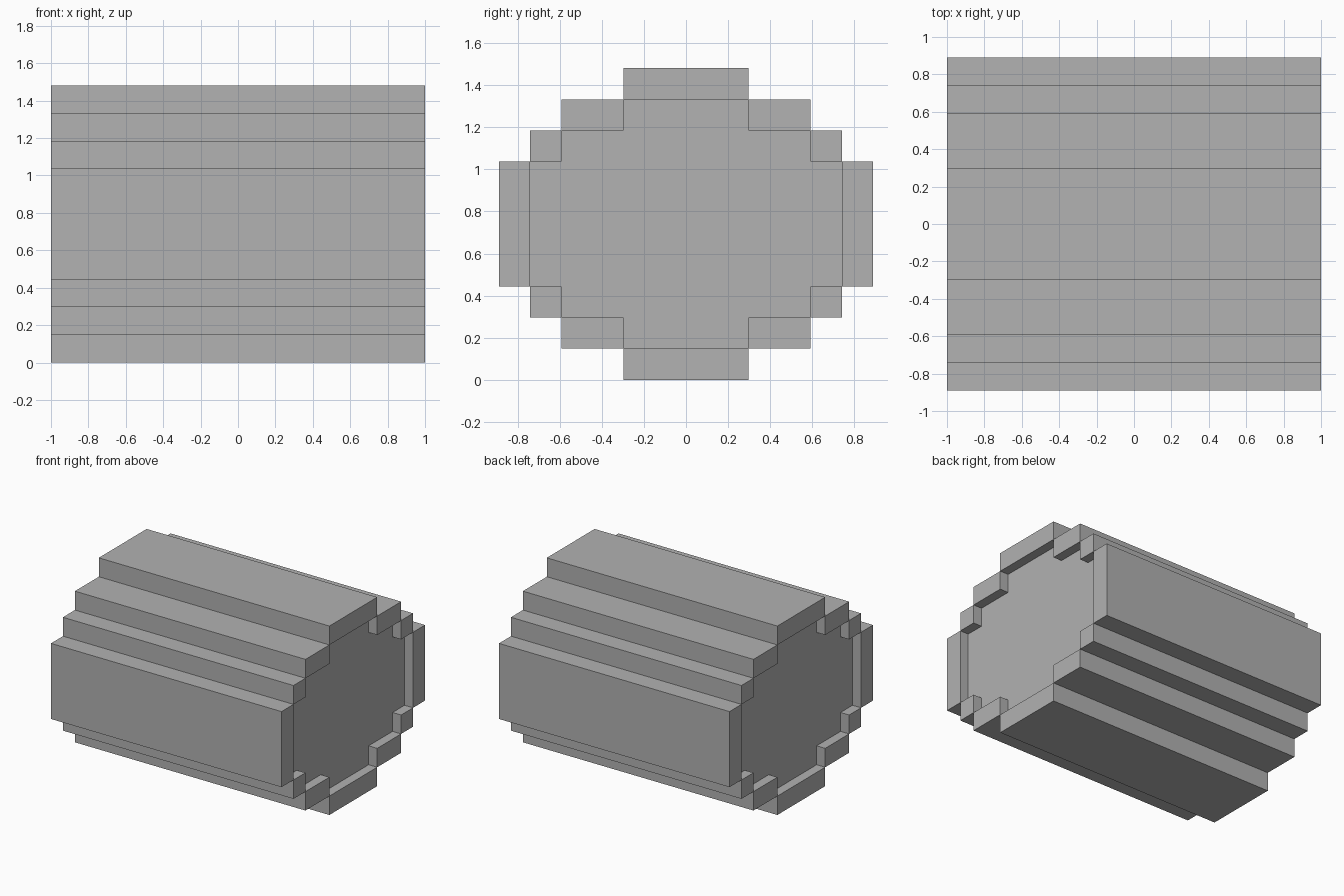
import bpy
import bmesh

cube = bpy.data.objects.get("Cube")
if cube:
    bpy.data.objects.remove(cube, do_unlink=True)

U = 2 / 13.5          # grid unit
MID = 5 * U           # height of the long axis
HALF = 1.0            # half length of the planks
RECESS = U / 2        # how far the core sits inside each end

grey = bpy.data.materials.new("plain_grey")
grey.use_nodes = True
color = (0.445, 0.445, 0.445, 1)
grey.diffuse_color = color
grey.node_tree.nodes["Principled BSDF"].inputs["Base Color"].default_value = color


def extrude_profile(name, points, half):
    """Prism along x from a (y, z) outline in grid units about the axis."""
    bm = bmesh.new()
    verts = [bm.verts.new((-half, y * U, MID + z * U)) for y, z in points]
    face = bm.faces.new(verts)
    out = bmesh.ops.extrude_face_region(bm, geom=[face])
    moved = [v for v in out["geom"] if isinstance(v, bmesh.types.BMVert)]
    bmesh.ops.translate(bm, verts=moved, vec=(2 * half, 0, 0))
    bmesh.ops.recalc_face_normals(bm, faces=bm.faces)
    mesh = bpy.data.meshes.new(name)
    bm.to_mesh(mesh)
    bm.free()
    mesh.materials.append(grey)
    obj = bpy.data.objects.new(name, mesh)
    bpy.context.collection.objects.link(obj)
    return obj


def plank(name, y0, y1, z0, z1):
    extrude_profile(name, [(y0, z0), (y1, z0), (y1, z1), (y0, z1)], HALF)


# Stepped core, mirrored from one quarter of its outline
quarter = [(5, 2), (4, 2), (4, 3), (2, 3), (2, 4)]
upper = quarter + [(-y, z) for y, z in reversed(quarter)]
outline = upper + [(y, -z) for y, z in reversed(upper)]
extrude_profile("core", outline, HALF - RECESS)

# Broad planks on the four sides
plank("top_plank", -2, 2, 4, 5)
plank("bottom_plank", -2, 2, -5, -4)
plank("front_plank", -6, -5, -2, 2)
plank("back_plank", 5, 6, -2, 2)

# Stepped planks at the four corners
for side, sy in (("front", -1), ("back", 1)):
    for level, sz in (("lower", -1), ("upper", 1)):
        plank(f"{level}_{side}_wide_step", 2 * sy, 4 * sy, 3 * sz, 4 * sz)
        plank(f"{level}_{side}_narrow_step", 4 * sy, 5 * sy, 2 * sz, 3 * sz)
